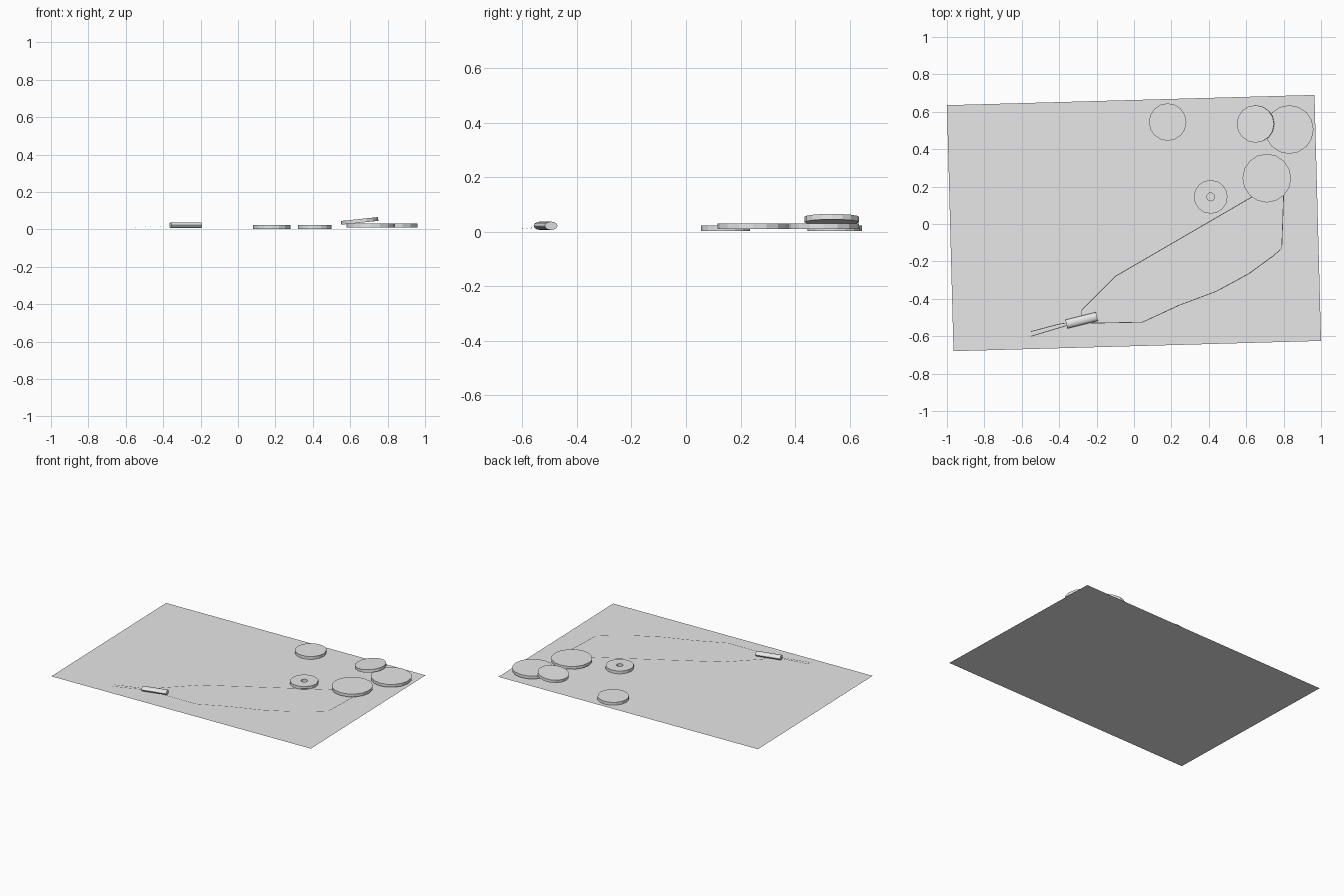
import bpy, bmesh, math
from mathutils import Matrix, Vector

cube = bpy.data.objects.get("Cube")
if cube:
    bpy.data.objects.remove(cube, do_unlink=True)

grey = bpy.data.materials.new("light grey")
grey.use_nodes = True
grey.diffuse_color = (0.8, 0.8, 0.8, 1)
grey.node_tree.nodes["Principled BSDF"].inputs["Base Color"].default_value = (0.8, 0.8, 0.8, 1)


def add_object(name, bm):
    mesh = bpy.data.meshes.new(name)
    bm.to_mesh(mesh)
    bm.free()
    mesh.materials.append(grey)
    obj = bpy.data.objects.new(name, mesh)
    bpy.context.collection.objects.link(obj)
    return obj


def disc(name, x, y, z, radius, depth=0.02, tilt=0.0):
    """Coin-like disc, z is the height of its centre."""
    bm = bmesh.new()
    bmesh.ops.create_cone(bm, cap_ends=True, segments=16,
                          radius1=radius, radius2=radius, depth=depth)
    obj = add_object(name, bm)
    obj.location = (x, y, z)
    obj.rotation_euler.y = -math.radians(tilt)
    return obj


def ring(name, x, y, z, outer, inner, depth=0.02, segments=16):
    """Disc with a round hole, spun from a rectangular section."""
    bm = bmesh.new()
    h = depth / 2
    section = [(inner, -h), (outer, -h), (outer, h), (inner, h)]
    verts = [bm.verts.new((r, 0, zz)) for r, zz in section]
    edges = [bm.edges.new((verts[i], verts[(i + 1) % 4])) for i in range(4)]
    bmesh.ops.spin(bm, geom=verts + edges, cent=(0, 0, 0), axis=(0, 0, 1),
                   angle=math.tau, steps=segments)
    bmesh.ops.remove_doubles(bm, verts=bm.verts, dist=0.0001)
    bmesh.ops.recalc_face_normals(bm, faces=bm.faces)
    add_object(name, bm).location = (x, y, z)


def ribbon(name, path, width=0.004):
    """Thin flat cord following a path."""
    bm = bmesh.new()
    pts = [Vector(p) for p in path]
    rows = []
    for i, p in enumerate(pts):
        along = pts[min(i + 1, len(pts) - 1)] - pts[max(i - 1, 0)]
        side = Vector((-along.y, along.x, 0)).normalized() * width / 2
        rows.append((bm.verts.new(p - side), bm.verts.new(p + side)))
    for (a, b), (c, d) in zip(rows, rows[1:]):
        bm.faces.new((a, c, d, b))
    add_object(name, bm)


# Flat sheet under everything
bm = bmesh.new()
corners = [(-0.965, -0.68), (1, -0.625), (0.965, 0.69), (-1, 0.635)]
bm.faces.new([bm.verts.new((x, y, 0)) for x, y in corners])
add_object("sheet", bm)

# Discs and the pierced pendant disc
disc("small_disc", 0.18, 0.545, 0.013, 0.1)
disc("large_disc_front", 0.71, 0.245, 0.021, 0.13)
disc("large_disc_back", 0.83, 0.505, 0.021, 0.13)
disc("tilted_disc", 0.65, 0.535, 0.045, 0.1, tilt=6)
ring("pierced_disc", 0.41, 0.145, 0.013, 0.09, 0.021)

# Oval bead holding the two cords
bm = bmesh.new()
bmesh.ops.create_cone(bm, cap_ends=True, segments=12, radius1=0.024, radius2=0.024,
                      depth=0.168, matrix=Matrix.Rotation(math.pi / 2, 4, 'Y'))
bmesh.ops.scale(bm, vec=(1, 1, 0.64), verts=bm.verts)
bead = add_object("bead", bm)
bead.location = (-0.28, -0.515, 0.022)
bead.rotation_euler.z = math.radians(14)
bpy.context.view_layer.objects.active = bead
bead.select_set(True)
bpy.ops.object.shade_smooth_by_angle(angle=math.radians(40))

# Cords running from the discs through the bead to loose tails
upper = [(0.64, 0.15), (-0.1, -0.28), (-0.28, -0.46), (-0.28, -0.5)]
ribbon("upper_cord", [(x, y, 0.018) for x, y in upper])
lower = [(0.8, 0.16), (0.79, -0.13), (0.745, -0.17), (0.615, -0.265), (0.44, -0.36),
         (0.24, -0.435), (0.045, -0.525), (-0.23, -0.53)]
ribbon("lower_cord", [(x, y, 0.018) for x, y in lower])
ribbon("upper_tail", [(-0.35, -0.528, 0.018), (-0.4, -0.535, 0.017), (-0.55, -0.575, 0.012)])
ribbon("lower_tail", [(-0.35, -0.54, 0.018), (-0.4, -0.555, 0.016), (-0.55, -0.6, 0.011)])
